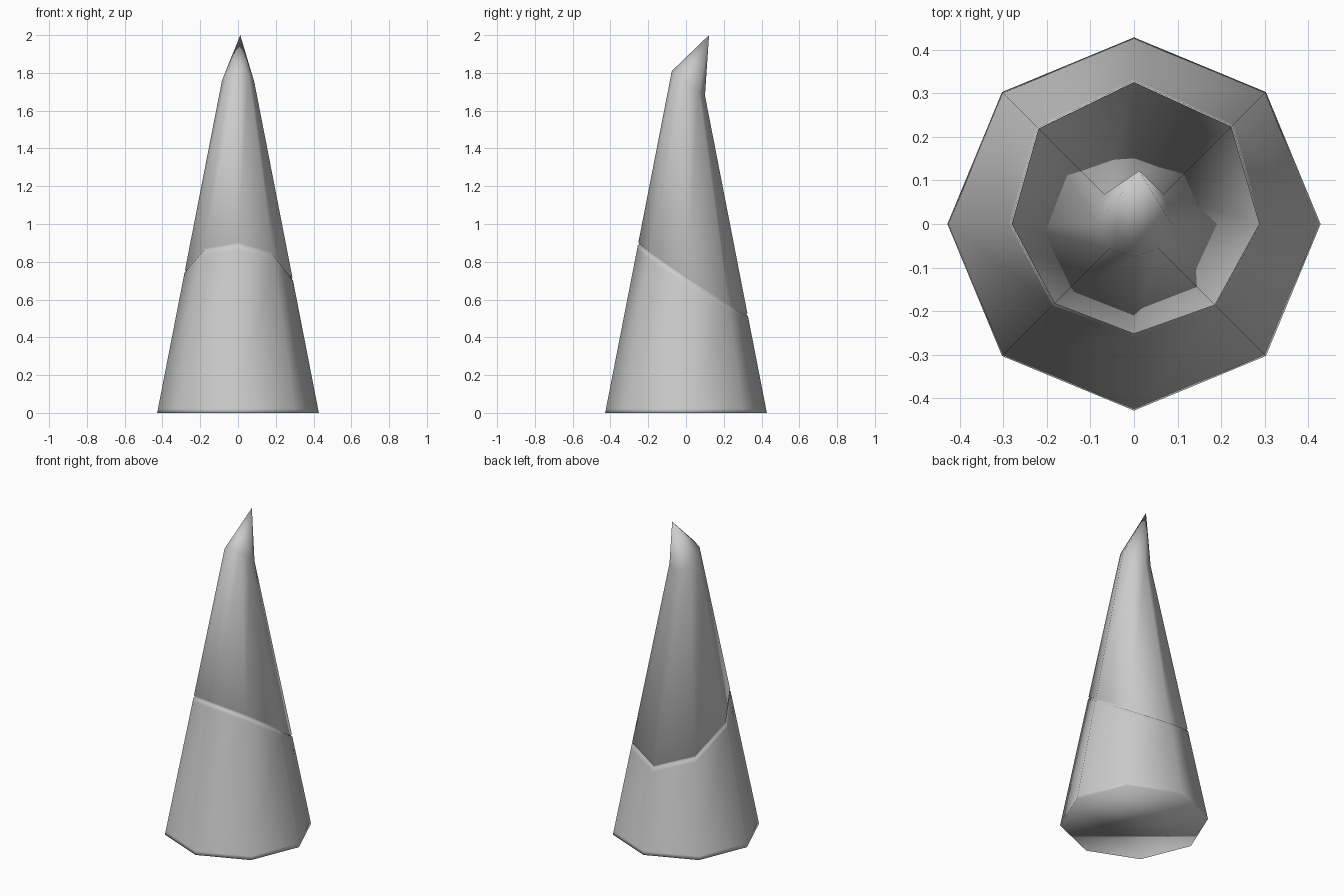
import bpy, bmesh
from math import cos, sin, pi

if "Cube" in bpy.data.objects:
    bpy.data.objects.remove(bpy.data.objects["Cube"])

SIDES = 8
DIRS = [(cos(i * pi / 4), sin(i * pi / 4)) for i in range(SIDES)]  # starts at +x, then back


def radius(z):
    return 0.428 - 0.195 * z


# Height of each of the eight corners, for the slanted seam and slanted tip ring
seam = [0.71, 0.57, 0.52, 0.60, 0.75, 0.865, 0.895, 0.84]
tip = [1.75, 1.70, 1.68, 1.70, 1.76, 1.79, 1.81, 1.79]

bm = bmesh.new()


def ring(heights, inset=0.0):
    return [bm.verts.new((c * (radius(z) - inset), s * (radius(z) - inset), z))
            for (c, s), z in zip(DIRS, heights)]


# Base, narrow base band, groove (lower lip, bottom, upper lip), tip ring
rings = [
    ring([0.0] * SIDES),
    ring([0.022] * SIDES),
    ring([z - 0.03 for z in seam]),
    ring([z - 0.008 for z in seam]),
    ring(seam, 0.008),
    ring([z + 0.008 for z in seam]),
    ring(tip),
]
bm.faces.new(rings[0][::-1])
for low, high in zip(rings, rings[1:]):
    for i in range(SIDES):
        j = (i + 1) % SIDES
        bm.faces.new((low[i], low[j], high[j], high[i]))

# Bent point leaning to the back
apex = bm.verts.new((0.012, 0.122, 2.0))
for i in range(SIDES):
    bm.faces.new((rings[-1][i], rings[-1][(i + 1) % SIDES], apex))

for f in bm.faces:
    f.smooth = True
bmesh.ops.recalc_face_normals(bm, faces=bm.faces)
mesh = bpy.data.meshes.new("horn_spike")
bm.to_mesh(mesh)
bm.free()
bpy.context.collection.objects.link(bpy.data.objects.new("horn_spike", mesh))
